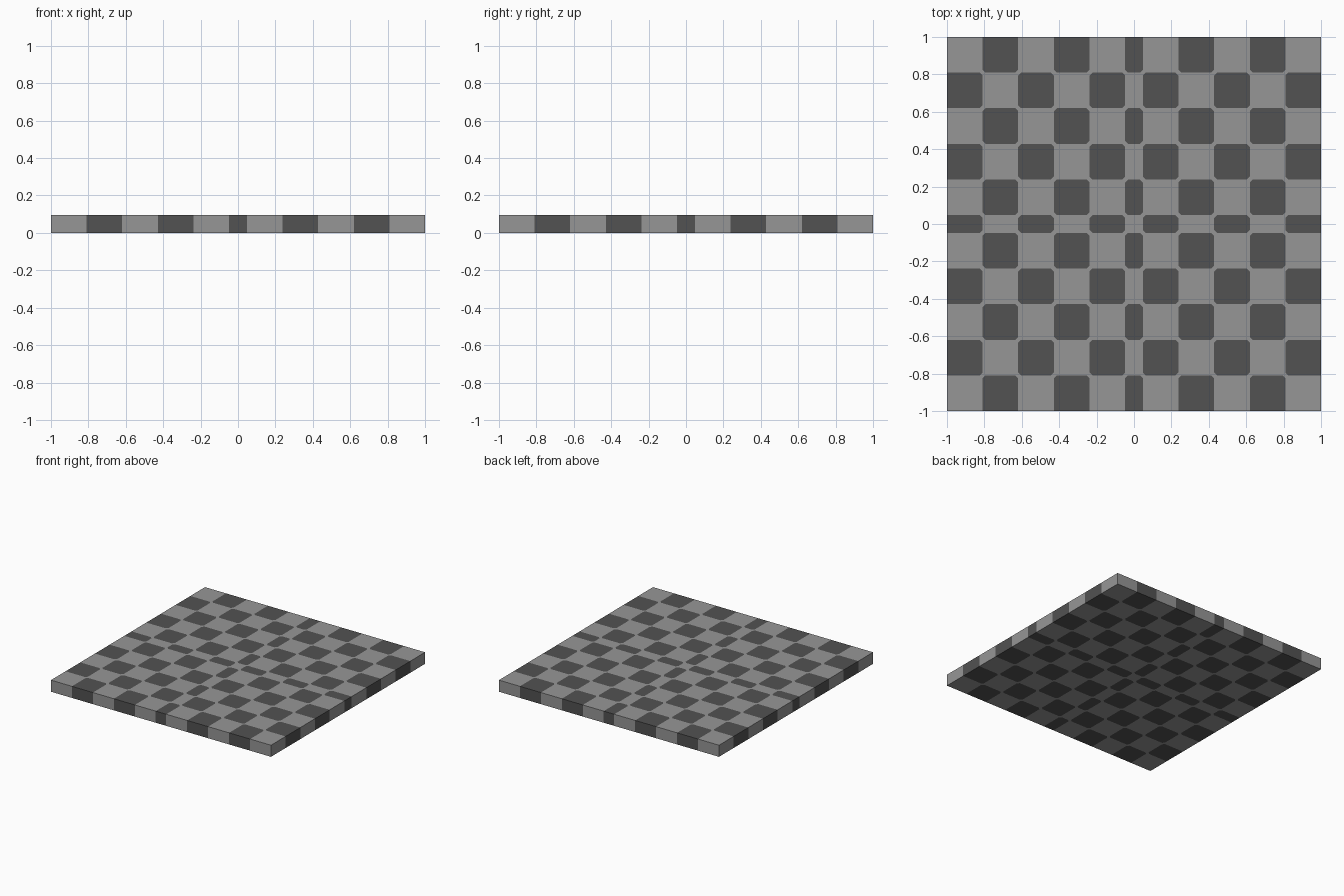
import bpy, bmesh

if "Cube" in bpy.data.objects:
    bpy.data.objects.remove(bpy.data.objects["Cube"])

STEP = 2 / 10.5          # full tile width
HEIGHT = STEP / 2
CUT = 0.016              # clipped tile corners

def material(name, value):
    m = bpy.data.materials.new(name)
    m.diffuse_color = (value, value, value, 1)
    m.use_nodes = True
    m.node_tree.nodes["Principled BSDF"].inputs["Base Color"].default_value = m.diffuse_color
    return m

# Tile lines: five full tiles, one half tile, five full tiles
half = [STEP * (0.25 + k) for k in range(6)]
lines = [-v for v in reversed(half)] + half
n = len(lines) - 1

bm = bmesh.new()
cache = {}

def vert(x, y, z):
    key = (round(x, 5), round(y, 5), round(z, 5))
    if key not in cache:
        cache[key] = bm.verts.new(key)
    return cache[key]

def face(points, dark):
    f = bm.faces.new([vert(*p) for p in points])
    f.material_index = int(dark)

# Checkered top and bottom, with light slivers at the inner tile corners
for z in (0, HEIGHT):
    for i in range(n):
        for j in range(n):
            outline = []
            for a, b in ((0, 0), (1, 0), (1, 1), (0, 1)):
                x, y = lines[i + a], lines[j + b]
                if 0 < i + a < n and 0 < j + b < n:
                    px = (x + (CUT if a == 0 else -CUT), y, z)
                    py = (x, y + (CUT if b == 0 else -CUT), z)
                    outline += [py, px] if a == b else [px, py]
                    face([(x, y, z), px, py], False)
                else:
                    outline.append((x, y, z))
            face(outline, (i + j) % 2)

# Striped side walls
for i in range(n):
    p, q = lines[i], lines[i + 1]
    for e in (lines[0], lines[-1]):
        face([(p, e, 0), (q, e, 0), (q, e, HEIGHT), (p, e, HEIGHT)], i % 2)
        face([(e, p, 0), (e, q, 0), (e, q, HEIGHT), (e, p, HEIGHT)], i % 2)

bmesh.ops.recalc_face_normals(bm, faces=bm.faces[:])
mesh = bpy.data.meshes.new("checkered_floor_slab")
bm.to_mesh(mesh)
bm.free()
mesh.materials.append(material("light grey", 0.305))
mesh.materials.append(material("dark grey", 0.085))
bpy.context.collection.objects.link(bpy.data.objects.new("checkered_floor_slab", mesh))
